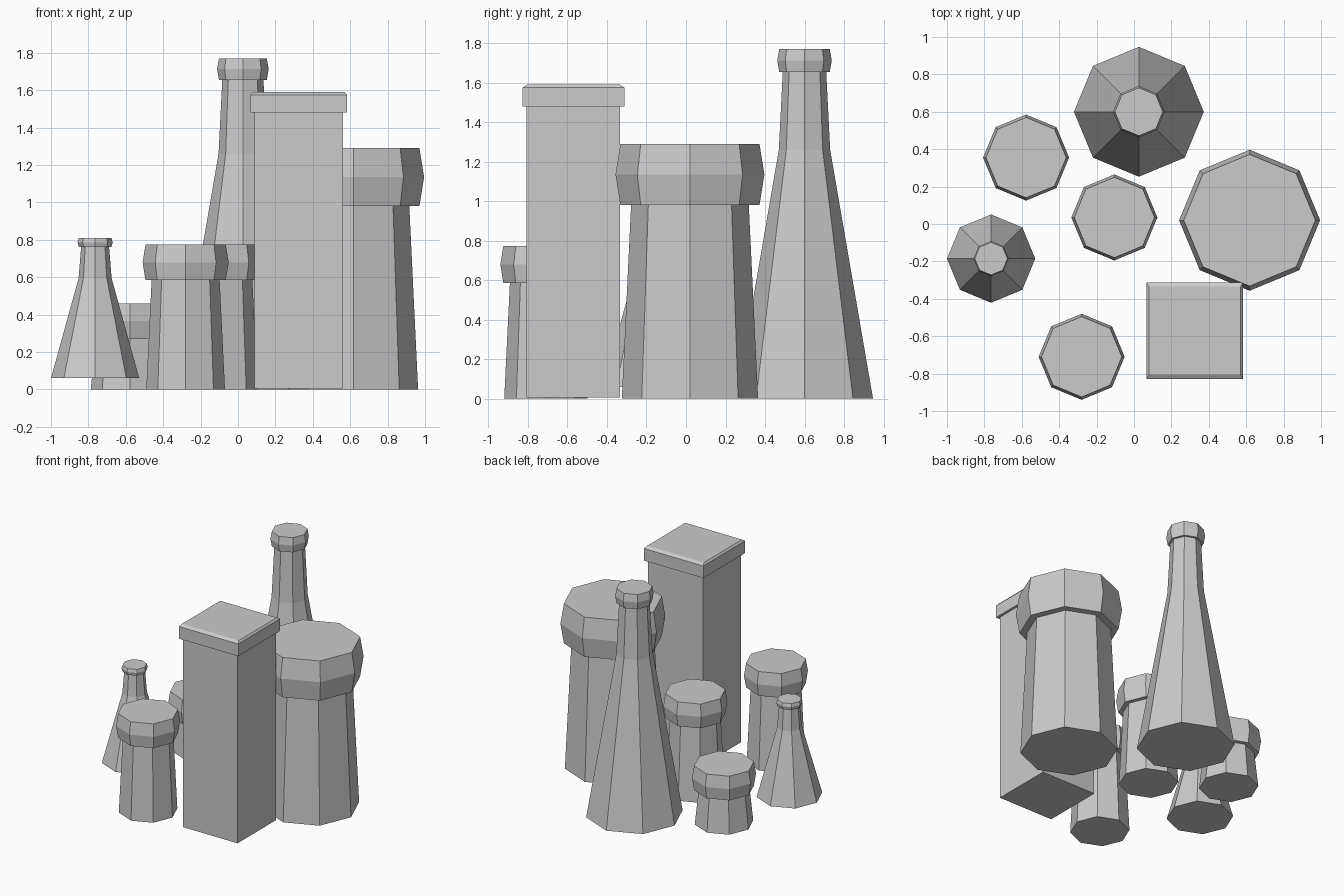
import bpy, bmesh, math

if "Cube" in bpy.data.objects:
    bpy.data.objects.remove(bpy.data.objects["Cube"])

def lathe(name, loc, profile, scale=(1, 1), sides=8):
    """Closed faceted solid from (radius, z) rings; corners lie on the axes."""
    bm = bmesh.new()
    rings = []
    for r, z in profile:
        rings.append([bm.verts.new((r * scale[0] * math.cos(2 * math.pi * i / sides),
                                    r * scale[0] * math.sin(2 * math.pi * i / sides),
                                    z * scale[1])) for i in range(sides)])
    for a, b in zip(rings, rings[1:]):
        for i in range(sides):
            j = (i + 1) % sides
            bm.faces.new((a[i], a[j], b[j], b[i]))
    bm.faces.new(rings[0][::-1])
    bm.faces.new(rings[-1])
    return finish(name, bm, loc)

def block(name, loc, rings):
    """Closed square solid from (half x, half y, z) rings."""
    bm = bmesh.new()
    loops = [[bm.verts.new((sx * hx, sy * hy, z))
              for sx, sy in ((-1, -1), (1, -1), (1, 1), (-1, 1))] for hx, hy, z in rings]
    for a, b in zip(loops, loops[1:]):
        for i in range(4):
            j = (i + 1) % 4
            bm.faces.new((a[i], a[j], b[j], b[i]))
    bm.faces.new(loops[0][::-1])
    bm.faces.new(loops[-1])
    return finish(name, bm, loc)

def finish(name, bm, loc):
    me = bpy.data.meshes.new(name)
    bm.to_mesh(me)
    bm.free()
    ob = bpy.data.objects.new(name, me)
    ob.location = loc
    bpy.context.collection.objects.link(ob)
    return ob

# Tapered bottles with long necks
for name, loc, scale in (("tall_bottle", (0.026, 0.60, 0), (1, 1)),
                         ("small_bottle", (-0.764, -0.185, 0.06), (0.68, 0.424))):
    lathe(name + "_body", loc, [(0.347, 0), (0.13, 1.26), (0.11, 1.655)], scale)
    lathe(name + "_lip", loc, [(0.128, 1.655), (0.138, 1.713), (0.128, 1.77)], scale)

# Jars with bulging lids: location, scale, body height
for name, loc, s, h in (("large_jar", (0.618, 0.02, 0), 1, 0.98),
                        ("middle_jar", (-0.105, 0.035, 0), 0.61, 0.585),
                        ("front_jar", (-0.28, -0.71, 0), 0.61, 0.585),
                        ("short_jar", (-0.577, 0.355, 0), 0.61, 0.27)):
    lathe(name + "_body", loc, [(0.345 * s, 0), (0.298 * s, h)])
    lathe(name + "_lid", loc, [(0.352 * s, h), (0.377 * s, h + 0.155 * s),
                               (0.352 * s, h + 0.31 * s)])

# Tall square canister
c = (0.325, -0.57, 0)
block("canister_body", c, [(0.237, 0.237, 0.005), (0.237, 0.237, 1.48)])
block("canister_lid", c, [(0.257, 0.258, 1.48), (0.257, 0.258, 1.575), (0.245, 0.235, 1.59)])
